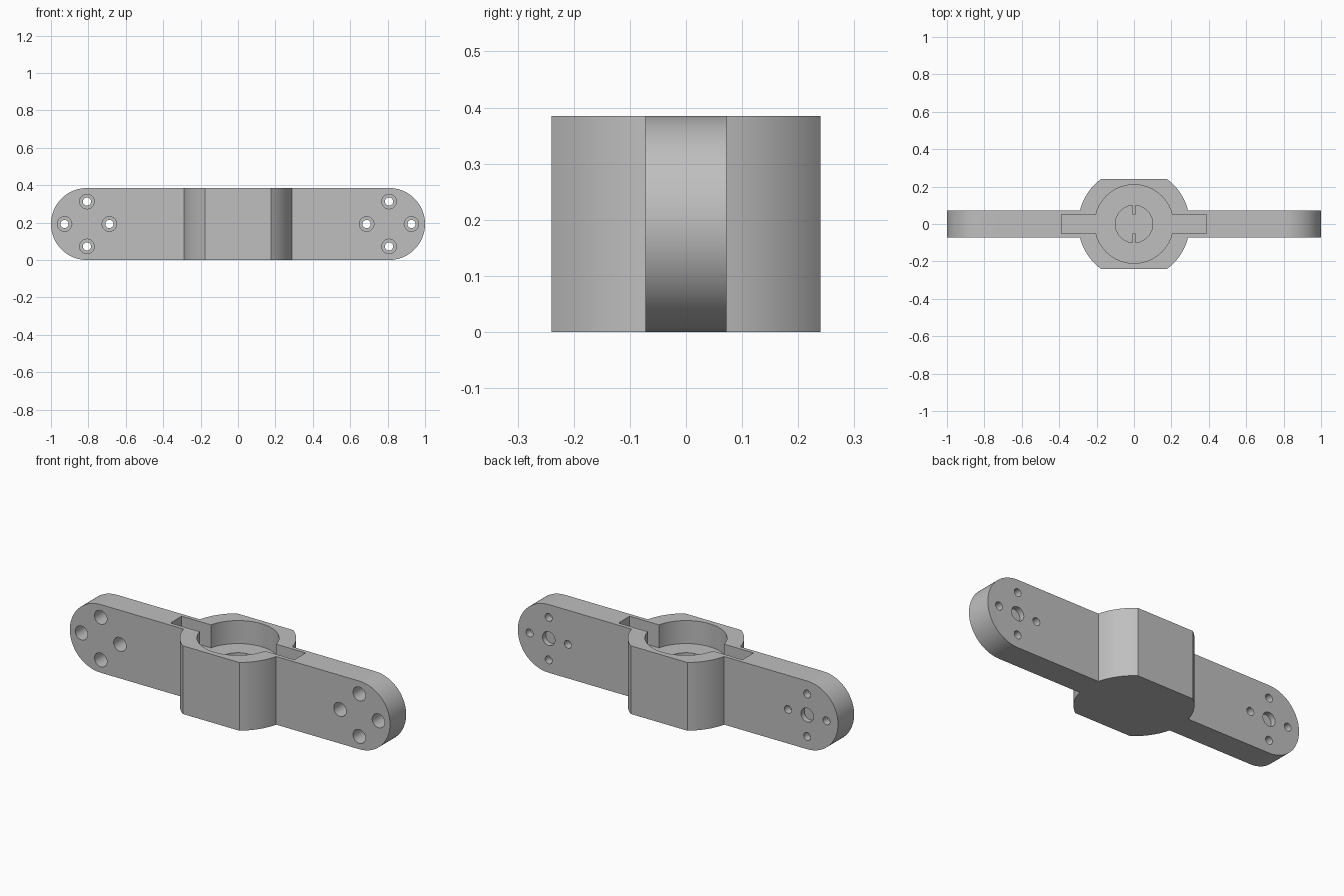
import bpy, bmesh, math
from mathutils import Matrix

if "Cube" in bpy.data.objects:
    bpy.data.objects.remove(bpy.data.objects["Cube"], do_unlink=True)

H = 0.385            # overall height
MID = H / 2
ARM = 0.072          # half thickness of the arm
END = 1 - MID        # centre of each rounded arm end
HUB_R, HUB_FLAT = 0.298, 0.24
FLOOR = 0.255        # pocket floor height
SOCKET = 0.11        # shaft socket floor height

grey = bpy.data.materials.new("plain grey")
grey.use_nodes = True
grey.diffuse_color = (0.52, 0.52, 0.52, 1)
grey.node_tree.nodes["Principled BSDF"].inputs["Base Color"].default_value = (0.52, 0.52, 0.52, 1)


def solid(name, outline, low, high, axis="z"):
    """Extrude a closed outline from low to high along z or y."""
    bm = bmesh.new()
    if axis == "z":
        place, step = (lambda a, b: (a, b, low)), (0, 0, high - low)
    else:
        place, step = (lambda a, b: (a, low, b)), (0, high - low, 0)
    face = bm.faces.new([bm.verts.new(place(a, b)) for a, b in outline])
    new = bmesh.ops.extrude_face_region(bm, geom=[face])["geom"]
    verts = [v for v in new if isinstance(v, bmesh.types.BMVert)]
    bmesh.ops.translate(bm, verts=verts, vec=step)
    bmesh.ops.recalc_face_normals(bm, faces=bm.faces[:])
    mesh = bpy.data.meshes.new(name)
    bm.to_mesh(mesh)
    bm.free()
    mesh.materials.append(grey)
    obj = bpy.data.objects.new(name, mesh)
    bpy.context.collection.objects.link(obj)
    return obj


def arc(cx, cy, r, start, end, n):
    angles = [start + (end - start) * i / n for i in range(n + 1)]
    return [(cx + r * math.cos(t), cy + r * math.sin(t)) for t in angles]


def circle(cx, cy, r, n=48):
    return arc(cx, cy, r, 0, math.tau, n)[:-1]


def rect(x0, x1, y0, y1):
    return [(x0, y0), (x1, y0), (x1, y1), (x0, y1)]


def combine(target, other, operation):
    """Boolean the other solid into the target and discard it."""
    mod = target.modifiers.new(operation, "BOOLEAN")
    mod.operation, mod.solver, mod.object = operation, "EXACT", other
    bpy.context.view_layer.objects.active = target
    bpy.ops.object.modifier_apply(modifier=mod.name)
    bpy.data.objects.remove(other, do_unlink=True)


# Long arm with two rounded ends
half = math.pi / 2
body = solid("arm_and_hub",
             arc(END, MID, MID, -half, half, 40) + arc(-END, MID, MID, half, 3 * half, 40),
             -ARM, ARM, "y")

# Round hub with flat front and back
flat = math.asin(HUB_FLAT / HUB_R)
hub = solid("hub", arc(0, 0, HUB_R, -flat, flat, 32)
            + arc(0, 0, HUB_R, math.pi - flat, math.pi + flat, 32), 0, H)
combine(body, hub, "UNION")

# Pocket, cross channel and shaft socket
combine(body, solid("pocket", circle(0, 0, 0.21, 80), FLOOR, H + 0.1), "DIFFERENCE")
combine(body, solid("channel", rect(-0.387, 0.387, -0.05, 0.05), FLOOR, H + 0.1), "DIFFERENCE")
combine(body, solid("socket", circle(0, 0, 0.1), SOCKET, H + 0.05), "DIFFERENCE")

# Two thin keys inside the socket
for side in (-1, 1):
    y0, y1 = sorted((side * 0.052, side * 0.11))
    combine(body, solid("key", rect(-0.009, 0.009, y0, y1), SOCKET - 0.02, FLOOR - 0.001), "UNION")

# Counterbored screw holes, and a shallow recess at the back of each end
for side in (-1, 1):
    cx = side * END
    for dx, dz in ((0.12, 0), (-0.12, 0), (0, 0.12), (0, -0.12)):
        x, z = cx + dx, MID + dz
        combine(body, solid("screw_hole", circle(x, z, 0.022, 32), -0.2, 0.2, "y"), "DIFFERENCE")
        combine(body, solid("counterbore", circle(x, z, 0.039, 32), -0.2, 0.03, "y"), "DIFFERENCE")
    combine(body, solid("recess", circle(cx, MID, 0.039, 32), ARM - 0.03, 0.2, "y"), "DIFFERENCE")

# Smooth curved walls with crisp edges
bpy.ops.object.select_all(action="DESELECT")
body.select_set(True)
bpy.context.view_layer.objects.active = body
bpy.ops.object.shade_smooth_by_angle(angle=math.radians(30))
